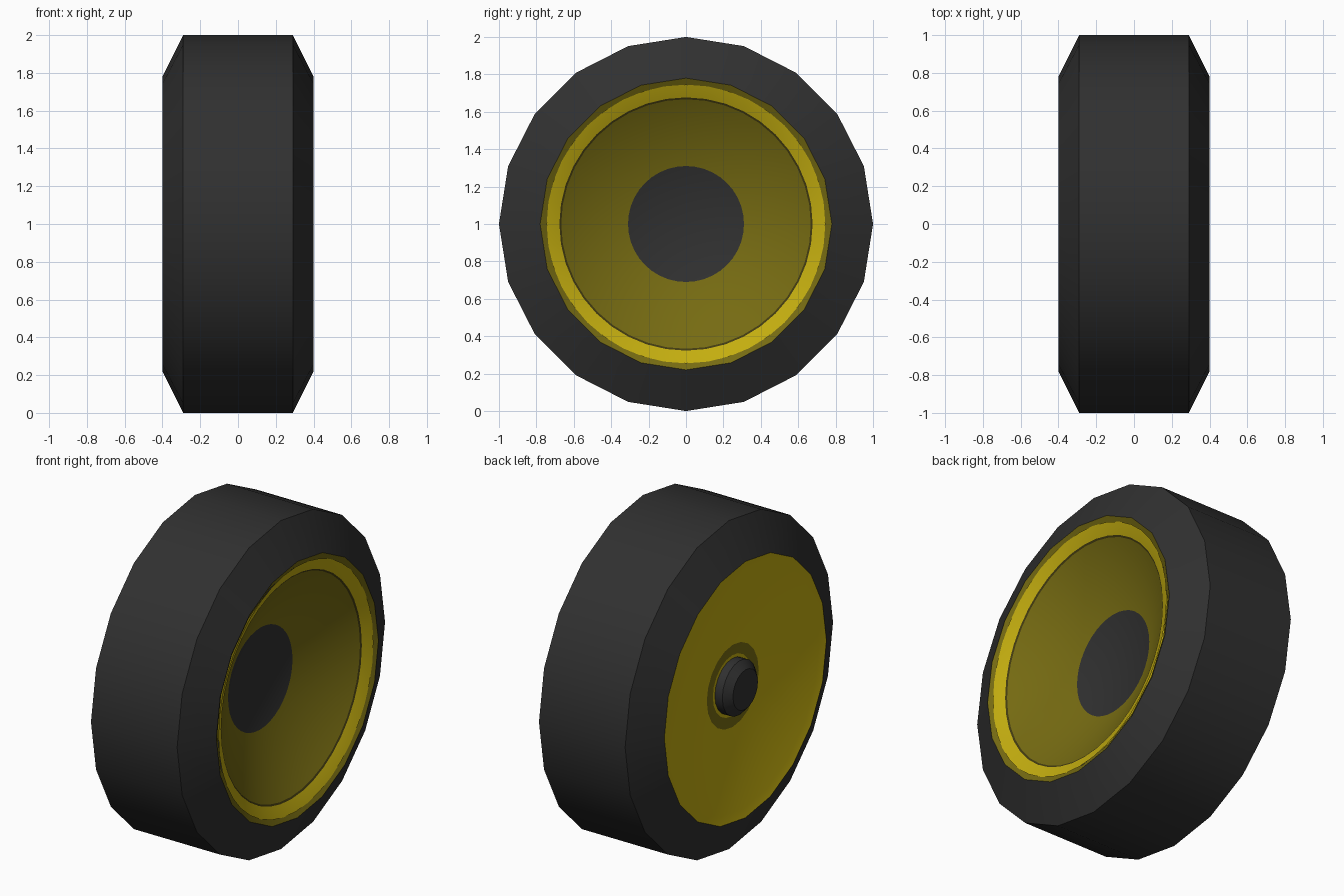
import bpy, bmesh, math

if "Cube" in bpy.data.objects:
    bpy.data.objects.remove(bpy.data.objects["Cube"])


def mat(name, *rgb):
    m = bpy.data.materials.new(name)
    m.diffuse_color = (*rgb, 1)
    m.use_nodes = True
    m.node_tree.nodes["Principled BSDF"].inputs["Base Color"].default_value = m.diffuse_color
    return m


RUBBER = mat("black_rubber", 0.030, 0.030, 0.030)
YELLOW = mat("yellow", 0.552, 0.423, 0.005)
OLIVE = mat("dark_yellow", 0.181, 0.147, 0.006)
SHADE = mat("deep_olive", 0.055, 0.044, 0.005)


def lathe(name, profile, sides):
    """Spin (x, radius, material of the band that follows) about the x axis."""
    bm = bmesh.new()
    mats = []
    rings = []
    for x, r, _ in profile:
        rings.append([bm.verts.new((x, r * math.cos(a), 1 + r * math.sin(a)))
                      for a in (2 * math.pi * k / sides for k in range(sides))])
    for (_, _, m), a, b in zip(profile, rings, rings[1:]):
        if m not in mats:
            mats.append(m)
        for k in range(sides):
            n = (k + 1) % sides
            f = bm.faces.new((a[k], a[n], b[n], b[k]))
            f.material_index = mats.index(m)
    bmesh.ops.remove_doubles(bm, verts=bm.verts, dist=1e-5)
    me = bpy.data.meshes.new(name)
    bm.to_mesh(me)
    bm.free()
    for m in mats:
        me.materials.append(m)
    ob = bpy.data.objects.new(name, me)
    bpy.context.collection.objects.link(ob)
    bpy.ops.object.select_all(action='DESELECT')
    bpy.context.view_layer.objects.active = ob
    ob.select_set(True)
    bpy.ops.object.shade_smooth_by_angle(angle=math.radians(30))


# Tyre with bevelled shoulders
lathe("tyre", [(-0.40, 0.78, RUBBER), (-0.29, 1, RUBBER),
               (0.29, 1, RUBBER), (0.40, 0.78, None)], 20)

# Dark lip between tyre and front rim
lathe("front_lip", [(0.40, 0.78, OLIVE), (0.372, 0.73, None)], 20)

# Front dish: bright rim, thin dark line, sloping dish, black hub
lathe("front_dish", [(0.39, 0.745, YELLOW), (0.36, 0.677, SHADE),
                     (0.354, 0.667, OLIVE), (0.15, 0.31, RUBBER),
                     (0.15, 0, None)], 40)

# Back disc, slightly hollow, with a dark ring round the axle
lathe("back_disc", [(-0.31, 0.15, YELLOW), (-0.31, 0.185, OLIVE),
                    (-0.315, 0.25, YELLOW), (-0.385, 0.73, YELLOW),
                    (-0.40, 0.78, None)], 20)

# Axle stub with bevelled end
lathe("axle", [(-0.40, 0, RUBBER), (-0.40, 0.12, RUBBER),
               (-0.36, 0.165, RUBBER), (-0.29, 0.165, None)], 20)
